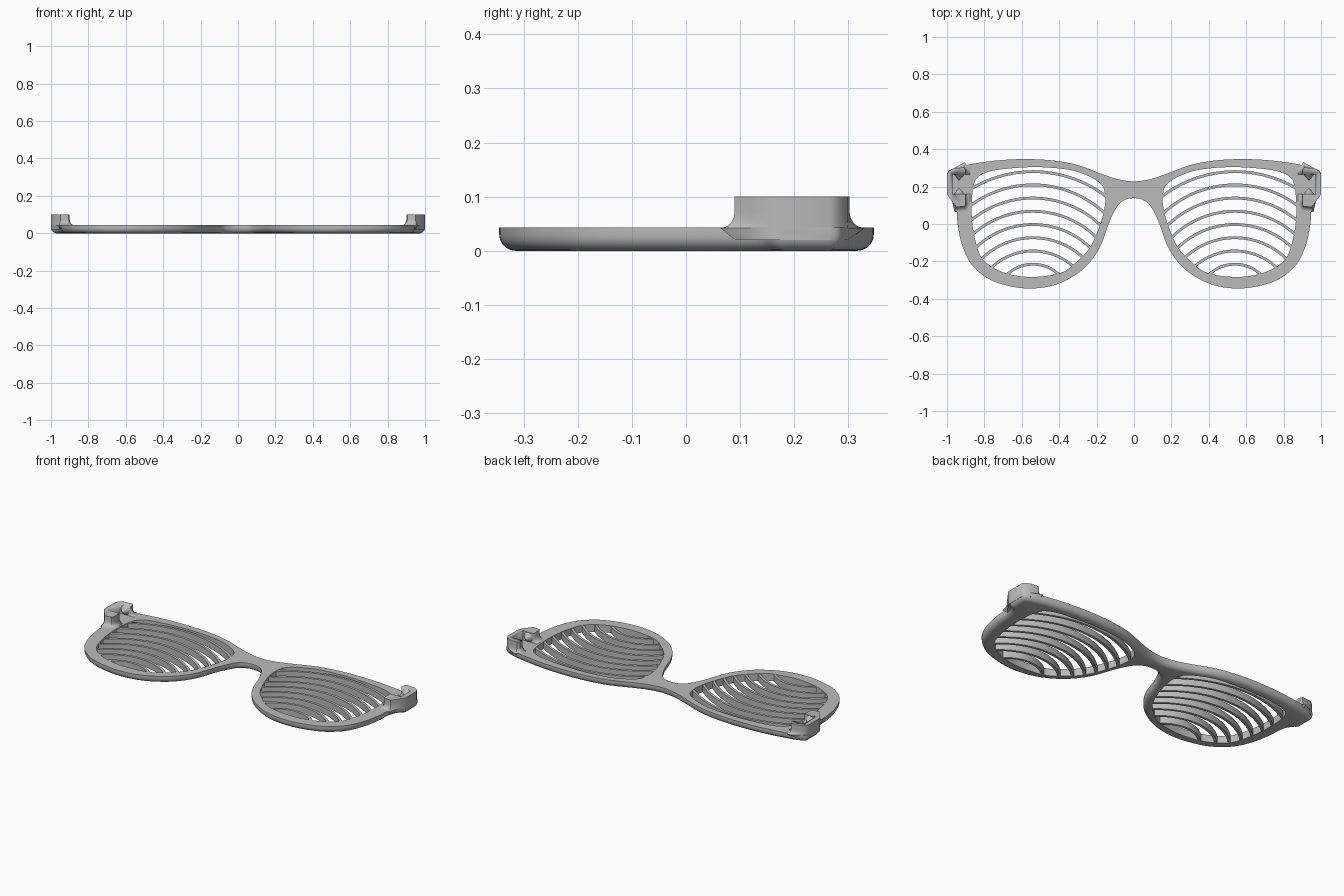
import bpy, bmesh, math
from mathutils import Vector

cube = bpy.data.objects.get("Cube")
if cube:
    bpy.data.objects.remove(cube, do_unlink=True)

TOP = 0.043      # thickness of the flat frame
ROUND = 0.03     # rounding of the underside
BLOCK_TOP = 0.10

grey = bpy.data.materials.new("matte_grey")
grey.use_nodes = True
grey.diffuse_color = (0.5, 0.5, 0.5, 1)
grey.node_tree.nodes["Principled BSDF"].inputs["Base Color"].default_value = (0.5, 0.5, 0.5, 1)


def smooth_loop(points, steps=6):
    """Closed smooth curve through the given points."""
    pts = [Vector(p) for p in points]
    n, out = len(pts), []
    for i in range(n):
        a, b, c, d = (pts[(i + k) % n] for k in (-1, 0, 1, 2))
        for s in range(steps):
            t = s / steps
            p = 0.5 * (2 * b + (c - a) * t + (2 * a - 5 * b + 4 * c - d) * t ** 2
                       + (3 * b - a - 3 * c + d) * t ** 3)
            out.append(Vector((max(-1, min(1, p.x)), p.y)))
    return out


def inset(loop, dist):
    """Move a closed loop inward (or outward for negative distances)."""
    n = len(loop)
    area = sum(loop[i - 1].x * loop[i].y - loop[i].x * loop[i - 1].y for i in range(n))
    sign = 1 if area > 0 else -1
    out = []
    for i in range(n):
        d = (loop[(i + 1) % n] - loop[i - 1]).normalized()
        out.append(loop[i] + Vector((-d.y, d.x)) * sign * dist)
    return out


def ring(bm, loop, z):
    return [bm.verts.new((p.x, p.y, z)) for p in loop]


def skin(bm, rings):
    for low, high in zip(rings, rings[1:]):
        for i in range(len(low)):
            bm.faces.new((low[i - 1], low[i], high[i], high[i - 1]))


def finish(bm, name, mirror=False):
    bmesh.ops.recalc_face_normals(bm, faces=bm.faces[:])
    mesh = bpy.data.meshes.new(name)
    bm.to_mesh(mesh)
    bm.free()
    mesh.materials.append(grey)
    obj = bpy.data.objects.new(name, mesh)
    bpy.context.collection.objects.link(obj)
    bpy.ops.object.select_all(action='DESELECT')
    obj.select_set(True)
    bpy.context.view_layer.objects.active = obj
    bpy.ops.object.shade_smooth_by_angle(angle=math.radians(35))
    if mirror:
        obj.modifiers.new("mirror", 'MIRROR')
    return obj


# Outlines of the left half of the frame and of the left opening
half = [(0, .228), (.08, .238), (.165, .265), (.3, .315), (.43, .339), (.575, .347),
        (.73, .34), (.885, .318), (.975, .293), (1, .265), (1, .175), (.965, .135),
        (.948, .08), (.943, 0), (.92, -.11), (.87, -.215), (.78, -.292), (.675, -.33),
        (.555, -.345), (.43, -.328), (.325, -.28), (.245, -.215), (.18, -.12),
        (.13, .015), (.085, .1), (.045, .13), (0, .138)]
outer = smooth_loop(half + [(-x, y) for x, y in half[-2:0:-1]])
opening = smooth_loop([(.155, .155), (.17, .205), (.225, .247), (.325, .285), (.46, .302),
                       (.6, .302), (.76, .284), (.835, .25), (.858, .2), (.867, .12),
                       (.866, .02), (.85, -.08), (.818, -.175), (.755, -.232),
                       (.66, -.27), (.535, -.283), (.395, -.262), (.315, -.21),
                       (.235, -.125), (.18, 0), (.156, .095)])

# Frame front: rounded underside, flat top, two openings
bm = bmesh.new()
rings = []
for k in range(6):
    a = math.pi / 2 * (1 - k / 5)
    rings.append(ring(bm, inset(outer, ROUND * (1 - math.cos(a))), ROUND * (1 - math.sin(a))))
rings.append(ring(bm, outer, TOP))
skin(bm, rings)
bottoms, tops = [rings[0]], [rings[-1]]
for side in (1, -1):
    hole = [Vector((p.x * side, p.y)) for p in opening]
    walls = [ring(bm, hole, 0), ring(bm, hole, TOP)]
    skin(bm, walls)
    bottoms.append(walls[0])
    tops.append(walls[1])
for group in (bottoms, tops):
    edges = [bm.edges.get((r[i - 1], r[i])) for r in group for i in range(len(r))]
    bmesh.ops.triangle_fill(bm, edges=edges, use_beauty=True)
finish(bm, "frame_front")


def inside(p, loop):
    hit = False
    for i in range(len(loop)):
        a, b = loop[i - 1], loop[i]
        if (a.y > p.y) != (b.y > p.y) and p.x < a.x + (b.x - a.x) * (p.y - a.y) / (b.y - a.y):
            hit = not hit
    return hit


# Curved upright slats, trimmed to the opening
bm = bmesh.new()
limit = inset(opening, -0.012)
radii = [.2, .32, .39, .44, .48, .52, .56, .64]
for row, radius in enumerate(radii):
    apex = -.215 + .0707 * row
    path = []
    for k in range(-80, 81):
        a = k / 80 * 1.25
        d = Vector((math.sin(a), math.cos(a)))
        p = Vector((.54, apex - radius)) + d * radius
        if inside(p, limit):
            path.append((p, d))
    sections = []
    for p, d in path:
        sections.append([bm.verts.new((*(p + d * w), z)) for w, z in
                         ((-.0075, .002), (.0075, .002), (.0075, .041), (-.0075, .041))])
    skin(bm, sections)
    bm.faces.new(sections[0])
    bm.faces.new(sections[-1])
finish(bm, "lens_slats", mirror=True)

# Hinge blocks, flared into the frame
bm = bmesh.new()
block = [Vector(p) for p in ((.905, .095), (.95, .09), (.972, .12), (.998, .155), (1, .175),
                             (1, .265), (.99, .282), (.965, .298), (.91, .302), (.9, .29),
                             (.9, .105))]
rings = [ring(bm, block, .02)]
for k in range(5):
    a = math.pi / 2 * k / 4
    flare = inset(block, -.028 * (1 - math.sin(a)))
    # keep the flare within the outside edge of the frame
    flare = [f if p.x < .95 else p for f, p in zip(flare, block)]
    rings.append(ring(bm, flare, TOP - .001 + .03 * (1 - math.cos(a))))
rings.append(ring(bm, block, BLOCK_TOP))
skin(bm, rings)
bm.faces.new(rings[0])
bm.faces.new(rings[-1])
hinge = finish(bm, "hinge_block")

# Notch that leaves an outer wall and two tabs
bm = bmesh.new()
bmesh.ops.create_cube(bm, size=1)
for v in bm.verts:
    v.co = Vector((.91 + v.co.x * .12, .2125 + v.co.y * .105, .1 + v.co.z * .13))
cutter = finish(bm, "hinge_notch_cutter")
cutter.hide_render = True
cutter.hide_viewport = True
cut = hinge.modifiers.new("notch", 'BOOLEAN')
cut.operation = 'DIFFERENCE'
cut.solver = 'EXACT'
cut.object = cutter
hinge.modifiers.new("mirror", 'MIRROR')

# Pointed pivot studs facing each other inside the notch
bm = bmesh.new()
for y, way in ((.265, -1), (.16, 1)):
    made = bmesh.ops.create_cone(bm, cap_ends=True, segments=20, radius1=.03, radius2=0.002, depth=.032)
    for v in made["verts"]:
        v.co = Vector((.935 + v.co.x, y + way * (v.co.z + .014), .07 + v.co.y))
finish(bm, "hinge_studs", mirror=True)
